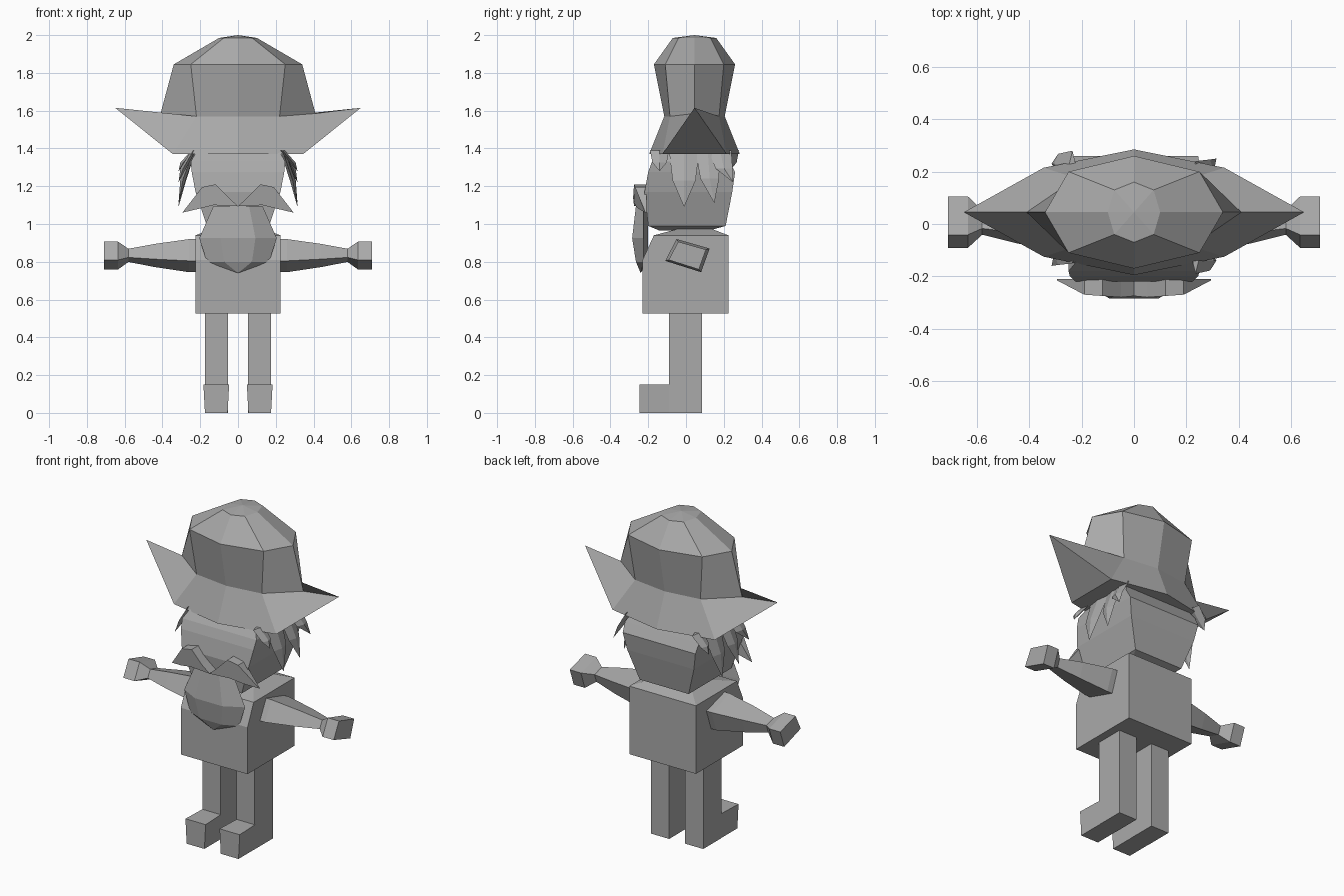
import bpy, bmesh

if "Cube" in bpy.data.objects:
    bpy.data.objects.remove(bpy.data.objects["Cube"])

grey = bpy.data.materials.new("plain_grey")
grey.diffuse_color = (0.4, 0.4, 0.4, 1)
grey.use_nodes = True
grey.node_tree.nodes["Principled BSDF"].inputs["Base Color"].default_value = grey.diffuse_color


def make(name, verts, faces):
    mesh = bpy.data.meshes.new(name)
    mesh.from_pydata(verts, [], faces)
    bm = bmesh.new()
    bm.from_mesh(mesh)
    bmesh.ops.remove_doubles(bm, verts=bm.verts, dist=0.0005)
    bmesh.ops.recalc_face_normals(bm, faces=bm.faces)
    bm.to_mesh(mesh)
    bm.free()
    mesh.materials.append(grey)
    obj = bpy.data.objects.new(name, mesh)
    bpy.context.collection.objects.link(obj)
    return obj


def loft(name, rings, caps=True, extra=()):
    """Bridge equal-sized rings of points; extra holds added faces."""
    n = len(rings[0])
    faces = [(r * n + i, r * n + (i + 1) % n, (r + 1) * n + (i + 1) % n, (r + 1) * n + i)
             for r in range(len(rings) - 1) for i in range(n)]
    if caps:
        faces += [tuple(range(n)), tuple(range(n * (len(rings) - 1), n * len(rings)))]
    return make(name, [p for r in rings for p in r], faces + list(extra))


def rect(z, hx, y0, y1):
    return [(-hx, y0, z), (hx, y0, z), (hx, y1, z), (-hx, y1, z)]


# Torso with sloped chest and shoulders
loft("torso", [rect(0.525, 0.225, -0.23, 0.225), rect(0.81, 0.225, -0.23, 0.225),
               rect(0.94, 0.225, -0.17, 0.225), rect(0.98, 0.12, -0.02, 0.12)])

# Head
loft("head", [rect(0.965, 0.12, -0.14, 0.12), rect(0.99, 0.165, -0.2, 0.21),
              rect(1.17, 0.225, -0.22, 0.245), rect(1.275, 0.245, -0.2, 0.26),
              rect(1.33, 0.25, -0.18, 0.23), rect(1.42, 0.2, -0.12, 0.18)])


# Hat: crown rings and upswept brim, then top and underside
def hat_ring(hx, hy, mx, my, z, z_end=None):
    c = 0.045
    ze = z if z_end is None else z_end
    return [(hx, c, ze), (mx, c + my, z), (0, c + hy, z), (-mx, c + my, z),
            (-hx, c, ze), (-mx, c - my, z), (0, c - hy, z), (mx, c - my, z)]


loft("hat", [hat_ring(0.65, 0.24, 0.345, 0.17, 1.37, 1.615),
             hat_ring(0.41, 0.16, 0.22, 0.13, 1.57, 1.585),
             hat_ring(0.34, 0.215, 0.25, 0.155, 1.845),
             hat_ring(0.1, 0.115, 0.075, 0.085, 1.985),
             [(0, 0.045, 2.0)] * 8], caps=False,
     extra=[(1, 0, 7), (3, 4, 5), (1, 2, 3, 5, 6, 7)])


# Beard
def beard_ring(z, hx, yf):
    return [(-hx, -0.225, z), (-0.45 * hx, yf, z), (0.45 * hx, yf, z),
            (hx, -0.225, z), (0, -0.2, z)]


loft("beard", [beard_ring(1.095, 0.13, -0.265), beard_ring(0.925, 0.205, -0.285),
               beard_ring(0.8, 0.165, -0.265), [(0, -0.24, 0.74)] * 5])

# Hair locks as (front edge, back edge, tip y, tip z)
LOCKS = [(-0.09, 0.07, -0.01, 1.09), (0.05, 0.18, 0.15, 1.11),
         (0.12, 0.24, 0.25, 1.22), (-0.19, -0.09, -0.14, 1.28)]
# Half of the moustache as (x, z, depth)
MOUSTACHE = [(0, 1.095, -0.275), (0.05, 1.14, -0.28), (0.12, 1.21, -0.275),
             (0.19, 1.195, -0.27), (0.295, 1.06, -0.215), (0.21, 1.08, -0.25),
             (0.13, 1.1, -0.27)]
# Tilted arm section as (y, z) about its centre, and scale along x
ARM = [(-0.055, 0.085), (0.12, 0.035), (0.075, -0.09), (-0.115, -0.03)]
ARM_STEPS = [(0.2, 1), (0.26, 1), (0.44, 0.7), (0.58, 0.4), (0.635, 0.84), (0.71, 0.84)]

for side, s in (("right", 1), ("left", -1)):
    # Leg
    loft("leg_" + side, [[(s * 0.115 + x, y, z) for x, y, z in rect(z0, 0.061, -0.09, 0.085)]
                         for z0 in (0, 0.525)])
    # Foot, flared at the upper toe edge
    loft("foot_" + side, [[(s * 0.115 + x, y, z) for x, z in
                           ((-0.06, 0), (0.06, 0), (w, 0.15), (-w, 0.15))]
                          for y, w in ((-0.245, 0.068), (-0.09, 0.062))])
    # Arm with wrist and fist
    loft("arm_" + side, [[(s * x, 0.005 + y * k, 0.835 + z * k) for y, z in ARM]
                         for x, k in ARM_STEPS])
    # Moustache half
    loft("moustache_" + side, [[(s * x, y, z) for x, z, y in MOUSTACHE],
                               [(s * x, -0.21, z) for x, z, y in MOUSTACHE]])
    # Hair locks, turned half round on the other side
    for i, (a, b, ty, tz) in enumerate(LOCKS):
        zm = (1.37 + tz) / 2
        ring = lambda x, t, y0, y1, z: [
            (s * (x + dx), 0.045 + s * (y - 0.045), z)
            for dx, y in ((0, y0), (t, (y0 + y1) / 2), (0, y1), (-t, (y0 + y1) / 2))]
        m = (a + b) / 2 + 0.3 * (ty - (a + b) / 2)
        h = (b - a) * 0.38
        loft("hair_lock_%s_%d" % (side, i + 1),
             [ring(0.235, 0.012, a, b, 1.39), ring(0.29, 0.015, m - h, m + h, zm),
              ring(0.315, 0.0, ty, ty, tz)])
